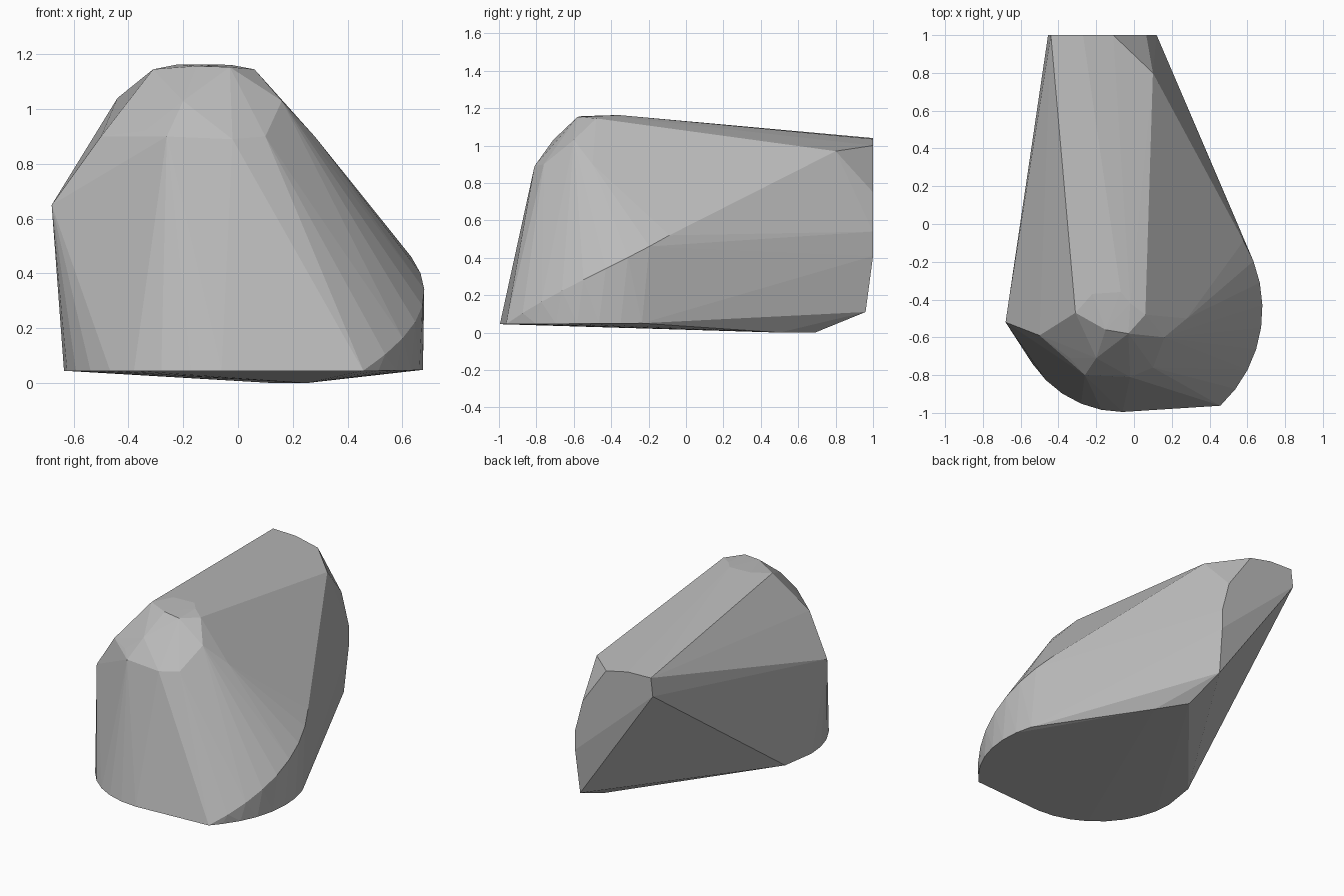
import bpy
import bmesh
from math import cos, sin, radians

default_cube = bpy.data.objects.get("Cube")
if default_cube:
    bpy.data.objects.remove(default_cube, do_unlink=True)


def make_material(name, colour):
    material = bpy.data.materials.new(name)
    material.diffuse_color = colour
    material.use_nodes = True
    shader = material.node_tree.nodes["Principled BSDF"]
    shader.inputs["Base Color"].default_value = colour
    shader.inputs["Roughness"].default_value = 0.9
    return material


def arc(centre_x, centre_y, radius, start, end, steps, start_height, end_height):
    """Points along a circular arc whose height changes evenly from start to end."""
    points = []
    for step in range(steps + 1):
        fraction = step / steps
        angle = radians(start + (end - start) * fraction)
        height = start_height + (end_height - start_height) * fraction
        points.append((centre_x + radius * cos(angle), centre_y + radius * sin(angle), height))
    return points


def make_hull(name, points, material):
    """Wrap a faceted convex skin around the control points."""
    mesh = bpy.data.meshes.new(name)
    bm = bmesh.new()
    for point in points:
        bm.verts.new(point)
    hull = bmesh.ops.convex_hull(bm, input=bm.verts[:])
    unused = {item for key in ("geom_interior", "geom_unused") for item in hull[key]}
    loose = [item for item in unused if isinstance(item, bmesh.types.BMVert) and not item.link_faces]
    bmesh.ops.delete(bm, geom=loose, context="VERTS")
    bmesh.ops.dissolve_limit(bm, angle_limit=radians(0.5), verts=bm.verts[:], edges=bm.edges[:])
    bmesh.ops.recalc_face_normals(bm, faces=bm.faces[:])
    bm.to_mesh(mesh)
    bm.free()
    mesh.materials.append(material)
    rock = bpy.data.objects.new(name, mesh)
    bpy.context.collection.objects.link(rock)
    return rock


# Rounded front foot and the bulging left flank with its rising rim
front_foot = arc(-.06, -.42, .575, 180, 270, 8, .045, .045)
flank_rim = arc(-.02, -.45, .7, -47, 31, 8, .045, .52)
flank_foot = arc(-.02, -.45, .695, -40, 18, 6, .045, .05)

# Underside keel and the side corner
keel = [(.13, .69, 0), (.25, .5, 0), (.11, .96, .11), (-.6, -.19, .045)]
side_corner = [(-.68, -.52, .65)]

# Flat back end, outlined by width and height
back_outline = [(-.455, .92), (-.44, 1.04), (-.27, 1.035), (-.11, 1),
                (.065, .75), (.12, .54), (.12, .41)]
back_end = [(x, 1, z) for x, z in back_outline]

# Blunt crown and the sloping shoulders around it
crown = [(-.31, -.47, 1.145), (-.22, -.37, 1.163), (-.07, -.36, 1.163), (-.02, -.42, 1.16),
         (.06, -.48, 1.145), (-.15, -.56, 1.157), (-.03, -.58, 1.153)]
shoulders = [(-.5, -.59, .9), (-.34, -.71, .92), (-.26, -.8, .9), (-.02, -.81, .89),
             (.1, -.76, .9), (-.2, -.71, 1.03), (.16, -.6, 1.03), (.28, -.5, .9), (.1, .8, .97)]

stone = make_material("stone_grey", (.5, .5, .5, 1))
make_hull("boulder", front_foot + flank_rim + flank_foot + keel + side_corner
          + back_end + crown + shoulders, stone)
